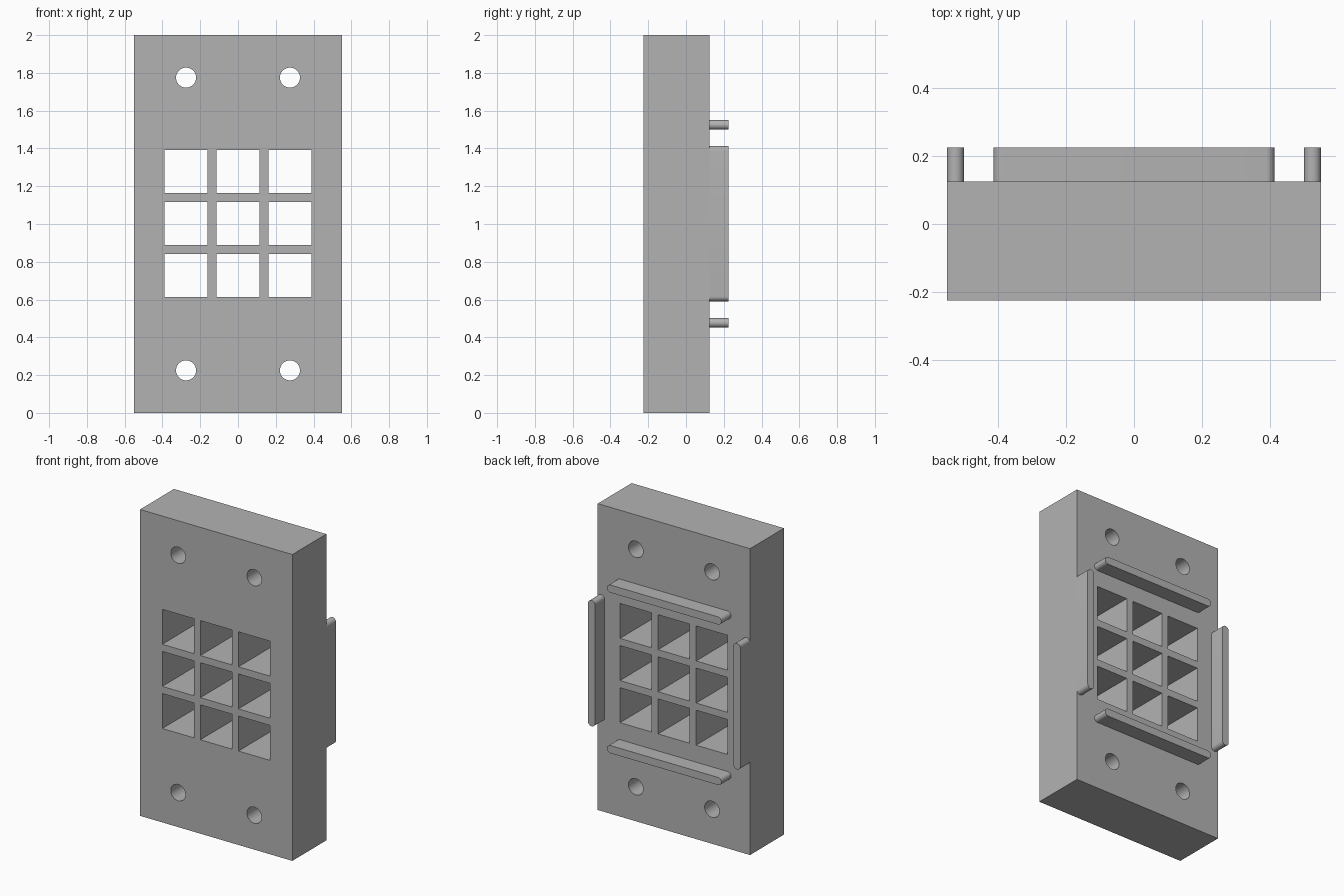
import bpy
import math

cube = bpy.data.objects.get("Cube")
if cube:
    bpy.data.objects.remove(cube, do_unlink=True)

# Single grey material
grey = bpy.data.materials.new("plain grey")
grey.use_nodes = True
colour = (0.45, 0.45, 0.45, 1)
grey.diffuse_color = colour
grey.node_tree.nodes["Principled BSDF"].inputs["Base Color"].default_value = colour

FRONT, BACK, TOP_OF_RIB = -0.225, 0.125, 0.225


def box(name, size, centre):
    bpy.ops.mesh.primitive_cube_add(size=1, location=centre)
    obj = bpy.context.object
    obj.name = name
    obj.scale = size
    bpy.ops.object.transform_apply(location=True, rotation=True, scale=True)
    obj.data.materials.append(grey)
    return obj


def rod(name, radius, depth, centre):
    bpy.ops.mesh.primitive_cylinder_add(vertices=48, radius=radius, depth=depth,
                                        location=centre, rotation=(math.pi / 2, 0, 0))
    obj = bpy.context.object
    obj.name = name
    bpy.ops.object.transform_apply(location=True, rotation=True, scale=True)
    obj.data.materials.append(grey)
    return obj


def smooth(obj):
    bpy.ops.object.select_all(action="DESELECT")
    obj.select_set(True)
    bpy.context.view_layer.objects.active = obj
    bpy.ops.object.shade_smooth_by_angle(angle=math.radians(30))


def rib(name, x, z, half_length, radius, upright):
    """Bar with round ends standing on the back face."""
    verts, steps = [], 16
    straight = half_length - radius
    for end in (1, -1):
        for i in range(steps + 1):
            a = math.pi * (i / steps - 0.5) + (math.pi if end < 0 else 0)
            u, v = end * straight + radius * math.cos(a), radius * math.sin(a)
            verts.append((x - v, z + u) if upright else (x + u, z + v))
    n = len(verts)
    points = [(px, y, pz) for y in (BACK, TOP_OF_RIB) for px, pz in verts]
    faces = [tuple(range(n)), tuple(reversed(range(n, 2 * n)))]
    faces += [(i, i + n, (i + 1) % n + n, (i + 1) % n) for i in range(n)]
    mesh = bpy.data.meshes.new(name)
    mesh.from_pydata(points, [], faces)
    mesh.update()
    mesh.materials.append(grey)
    obj = bpy.data.objects.new(name, mesh)
    bpy.context.collection.objects.link(obj)
    smooth(obj)


# Main block
block = box("block", (1.1, BACK - FRONT, 2), (0, (FRONT + BACK) / 2, 1))

# Cutters: square window grid and four screw holes
cutters = []
for i in (-1, 0, 1):
    for j in (-1, 0, 1):
        cutters.append(box("window_cutter", (0.228, 1, 0.228),
                           (0.275 * i, 0, 1.002 + 0.275 * j)))
for sx in (-1, 1):
    for sz in (-1, 1):
        cutters.append(rod("hole_cutter", 0.053, 1, (0.275 * sx, 0, 1 + 0.775 * sz)))

bpy.ops.object.select_all(action="DESELECT")
for c in cutters:
    c.select_set(True)
bpy.context.view_layer.objects.active = cutters[0]
bpy.ops.object.join()
cutter = bpy.context.object
cutter.hide_render = True

cut = block.modifiers.new("openings", "BOOLEAN")
cut.operation = "DIFFERENCE"
cut.solver = "EXACT"
cut.object = cutter
bpy.ops.object.select_all(action="DESELECT")
block.select_set(True)
bpy.context.view_layer.objects.active = block
bpy.ops.object.modifier_apply(modifier=cut.name)
bpy.data.objects.remove(cutter, do_unlink=True)
smooth(block)

# Locating ribs around the window grid
rib("upper_rib", 0, 1.525, 0.413, 0.025, False)
rib("lower_rib", 0, 0.477, 0.413, 0.025, False)
rib("left_rib", 0.525, 1.002, 0.411, 0.025, True)
rib("right_rib", -0.525, 1.002, 0.411, 0.025, True)
